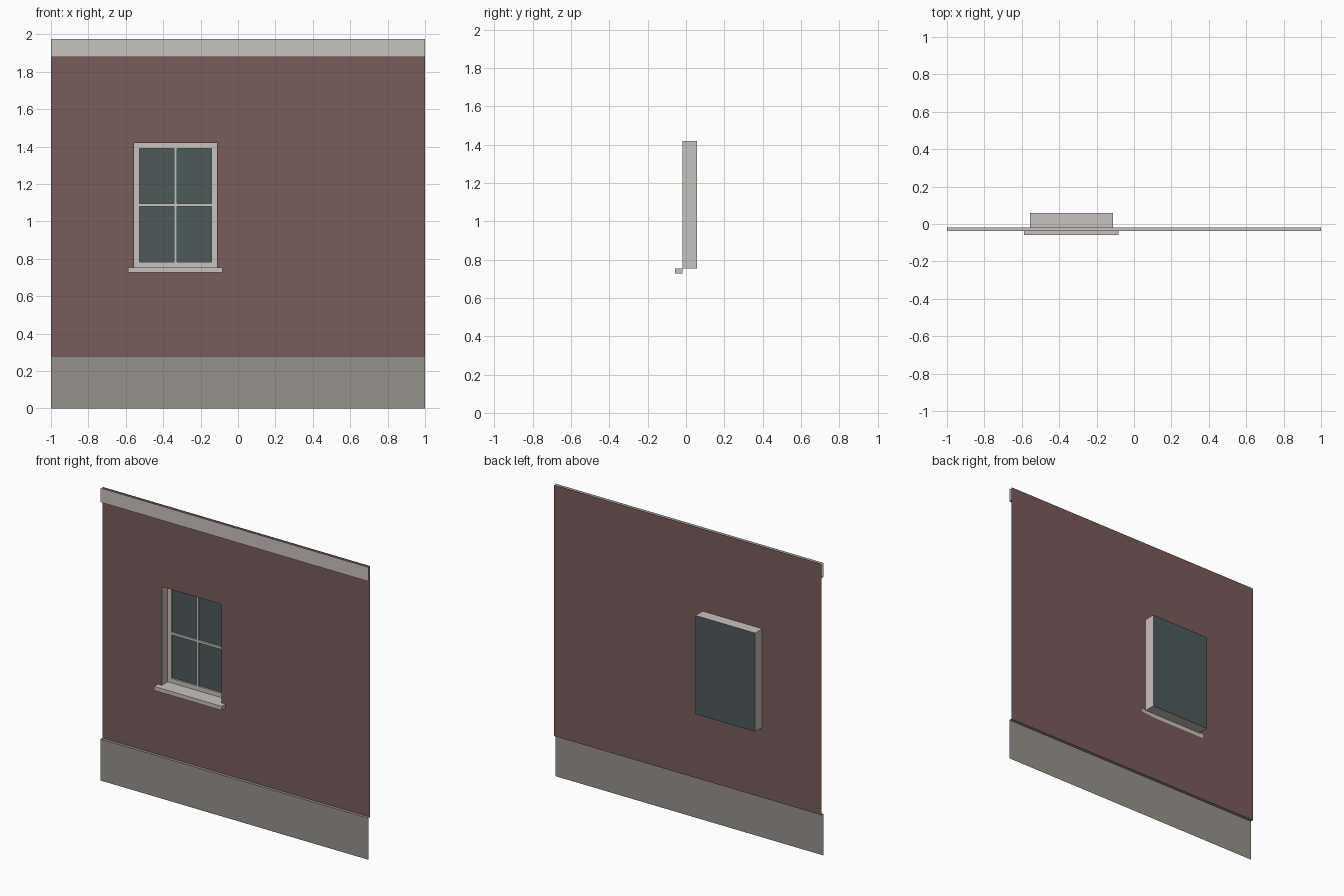
import bpy
import bmesh

cube = bpy.data.objects.get("Cube")
if cube:
    bpy.data.objects.remove(cube, do_unlink=True)


def material(name, rgb):
    m = bpy.data.materials.new(name)
    m.use_nodes = True
    color = (*rgb, 1.0)
    m.diffuse_color = color
    m.node_tree.nodes["Principled BSDF"].inputs["Base Color"].default_value = color
    return m


BRICK = material("brick red", (0.19, 0.11, 0.096))
STONE = material("base stone", (0.31, 0.29, 0.255))
TRIM = material("pale trim", (0.59, 0.54, 0.51))
GLASS = material("dark glass", (0.07, 0.105, 0.105))

# Shared depths and heights
WALL_Y, BAND_Y, SILL_Y, BACK_Y = -0.018, -0.038, -0.058, 0.058
FRAME_Y = 0.045
BASE_Z, CORNICE_Z, TOP_Z = 0.28, 1.88, 1.976
LEFT, RIGHT, LOW, HIGH = -0.557, -0.112, 0.754, 1.42


def finish(name, bm, mat):
    mesh = bpy.data.meshes.new(name)
    bm.to_mesh(mesh)
    bm.free()
    mesh.materials.append(mat)
    obj = bpy.data.objects.new(name, mesh)
    bpy.context.collection.objects.link(obj)
    return obj


def ribbon(name, profile, x0, x1, mat):
    """Sweep an open (y, z) profile along x."""
    bm = bmesh.new()
    rows = [[bm.verts.new((x, y, z)) for x in (x0, x1)] for y, z in profile]
    for a, b in zip(rows, rows[1:]):
        bm.faces.new((a[0], a[1], b[1], b[0]))
    return finish(name, bm, mat)


def box(name, x0, x1, y0, y1, z0, z1, mat):
    bm = bmesh.new()
    bmesh.ops.create_cube(bm, size=1)
    for v in bm.verts:
        v.co = (x1 if v.co.x > 0 else x0,
                y1 if v.co.y > 0 else y0,
                z1 if v.co.z > 0 else z0)
    return finish(name, bm, mat)


# Thin wall sheet with a window opening: a 3 x 3 grid without its centre
bm = bmesh.new()
grid = [[bm.verts.new((x, WALL_Y, z)) for x in (-1, LEFT, RIGHT, 1)]
        for z in (BASE_Z, LOW, HIGH, TOP_Z)]
for r in range(3):
    for c in range(3):
        if (r, c) != (1, 1):
            bm.faces.new((grid[r][c], grid[r][c + 1],
                          grid[r + 1][c + 1], grid[r + 1][c]))
finish("brick_wall", bm, BRICK)

# Base course with its ledge, and the open-topped cornice band
ribbon("base_course", [(BAND_Y, 0), (BAND_Y, BASE_Z), (WALL_Y, BASE_Z)], -1, 1, STONE)
ribbon("cornice", [(WALL_Y, CORNICE_Z), (BAND_Y, CORNICE_Z), (BAND_Y, TOP_Z)], -1, 1, TRIM)

# Window reveal: four faces running back from the opening
bm = bmesh.new()
corners = [(LEFT, LOW), (RIGHT, LOW), (RIGHT, HIGH), (LEFT, HIGH)]
front = [bm.verts.new((x, WALL_Y, z)) for x, z in corners]
back = [bm.verts.new((x, BACK_Y, z)) for x, z in corners]
for i in range(4):
    j = (i + 1) % 4
    bm.faces.new((front[j], front[i], back[i], back[j]))
finish("window_reveal", bm, TRIM)

# Glass closes the back of the reveal
ribbon("window_glass", [(BACK_Y, LOW), (BACK_Y, HIGH)], LEFT, RIGHT, GLASS)

# Frame bars and glazing bars
W = 0.03
FY = (FRAME_Y, BACK_Y - 0.002)
box("frame_left", LEFT, LEFT + W, *FY, LOW, HIGH, TRIM)
box("frame_right", RIGHT - W, RIGHT, *FY, LOW, HIGH, TRIM)
box("frame_bottom", LEFT + W, RIGHT - W, *FY, LOW, LOW + W, TRIM)
box("frame_top", LEFT + W, RIGHT - W, *FY, HIGH - W, HIGH, TRIM)
mid_x, mid_z, half = (LEFT + RIGHT) / 2, (LOW + HIGH) / 2, 0.008
box("glazing_bar_upright", mid_x - half, mid_x + half, *FY, LOW + W, HIGH - W, TRIM)
box("glazing_bar_cross_left", LEFT + W, mid_x - half, *FY, mid_z - half, mid_z + half, TRIM)
box("glazing_bar_cross_right", mid_x + half, RIGHT - W, *FY, mid_z - half, mid_z + half, TRIM)

# Projecting sill
box("window_sill", LEFT - W, RIGHT + W, SILL_Y, WALL_Y, LOW - 0.027, LOW, TRIM)
